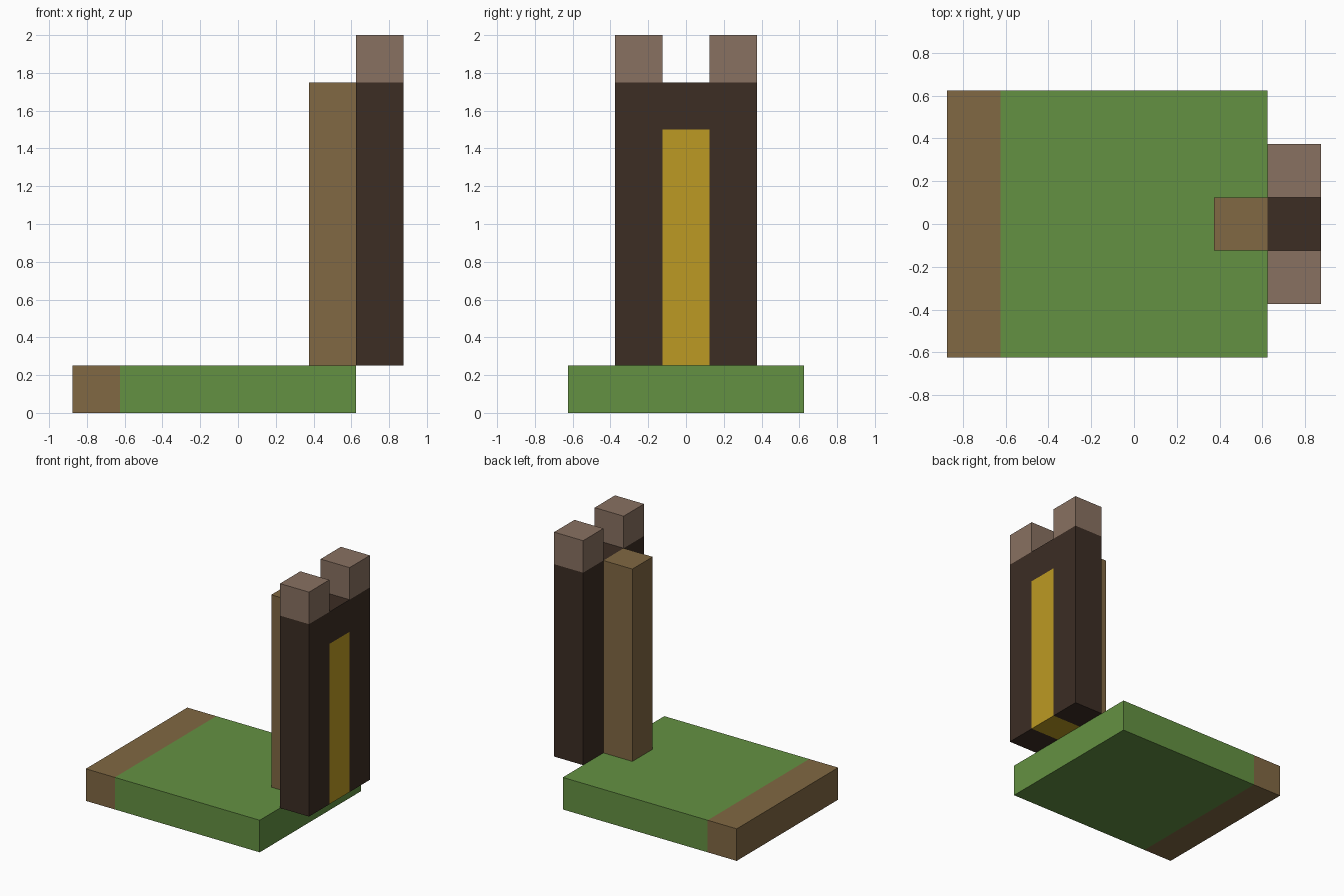
import bpy
import bmesh

cube = bpy.data.objects.get("Cube")
if cube:
    bpy.data.objects.remove(cube, do_unlink=True)

U = 0.25  # one block


def material(name, rgb):
    """Flat material from 0-255 display colour, converted to linear."""
    lin = [((c / 255 + 0.055) / 1.055) ** 2.4 for c in rgb]
    mat = bpy.data.materials.new(name)
    mat.use_nodes = True
    mat.diffuse_color = (*lin, 1)
    bsdf = mat.node_tree.nodes["Principled BSDF"]
    bsdf.inputs["Base Color"].default_value = (*lin, 1)
    bsdf.inputs["Roughness"].default_value = 0.9
    return mat


def prism(name, profile, x0, x1, mat):
    """Extrude a (y, z) profile, given in blocks, from x0 to x1."""
    bm = bmesh.new()
    face = bm.faces.new([bm.verts.new((x0 * U, y * U, z * U)) for y, z in profile])
    new = bmesh.ops.extrude_face_region(bm, geom=[face])["geom"]
    moved = [v for v in new if isinstance(v, bmesh.types.BMVert)]
    bmesh.ops.translate(bm, verts=moved, vec=((x1 - x0) * U, 0, 0))
    bmesh.ops.recalc_face_normals(bm, faces=bm.faces)
    mesh = bpy.data.meshes.new(name)
    bm.to_mesh(mesh)
    bm.free()
    mesh.materials.append(mat)
    obj = bpy.data.objects.new(name, mesh)
    bpy.context.collection.objects.link(obj)
    return obj


def block(name, x0, x1, y0, y1, z0, z1, mat):
    return prism(name, [(y0, z0), (y1, z0), (y1, z1), (y0, z1)], x0, x1, mat)


green = material("grass green", (100, 145, 66))
brown = material("earth brown", (129, 104, 67))
dark = material("dark brown", (60, 45, 36))
pale = material("pale brown", (137, 113, 97))
gold = material("gold", (188, 154, 35))

# Base slab with a brown edge strip
block("base_edge", -3.5, -2.5, -2.5, 2.5, 0, 1, brown)
block("base_slab", -2.5, 2.5, -2.5, 2.5, 0, 1, green)

# Upright post on the slab
block("post", 1.5, 2.5, -0.5, 0.5, 1, 7, brown)

# Dark arch-shaped frame around the gold panel
half = [(0.5, 6), (0.5, 1), (1.5, 1), (1.5, 7)]
frame = half + [(-y, z) for y, z in reversed(half)]
prism("frame", frame, 2.5, 3.5, dark)
block("panel", 2.5, 3.5, -0.5, 0.5, 1, 6, gold)

# Cap blocks on both sides of the frame
for side, y in (("right", -1), ("left", 1)):
    block("cap_" + side, 2.5, 3.5, y - 0.5, y + 0.5, 7, 8, pale)
